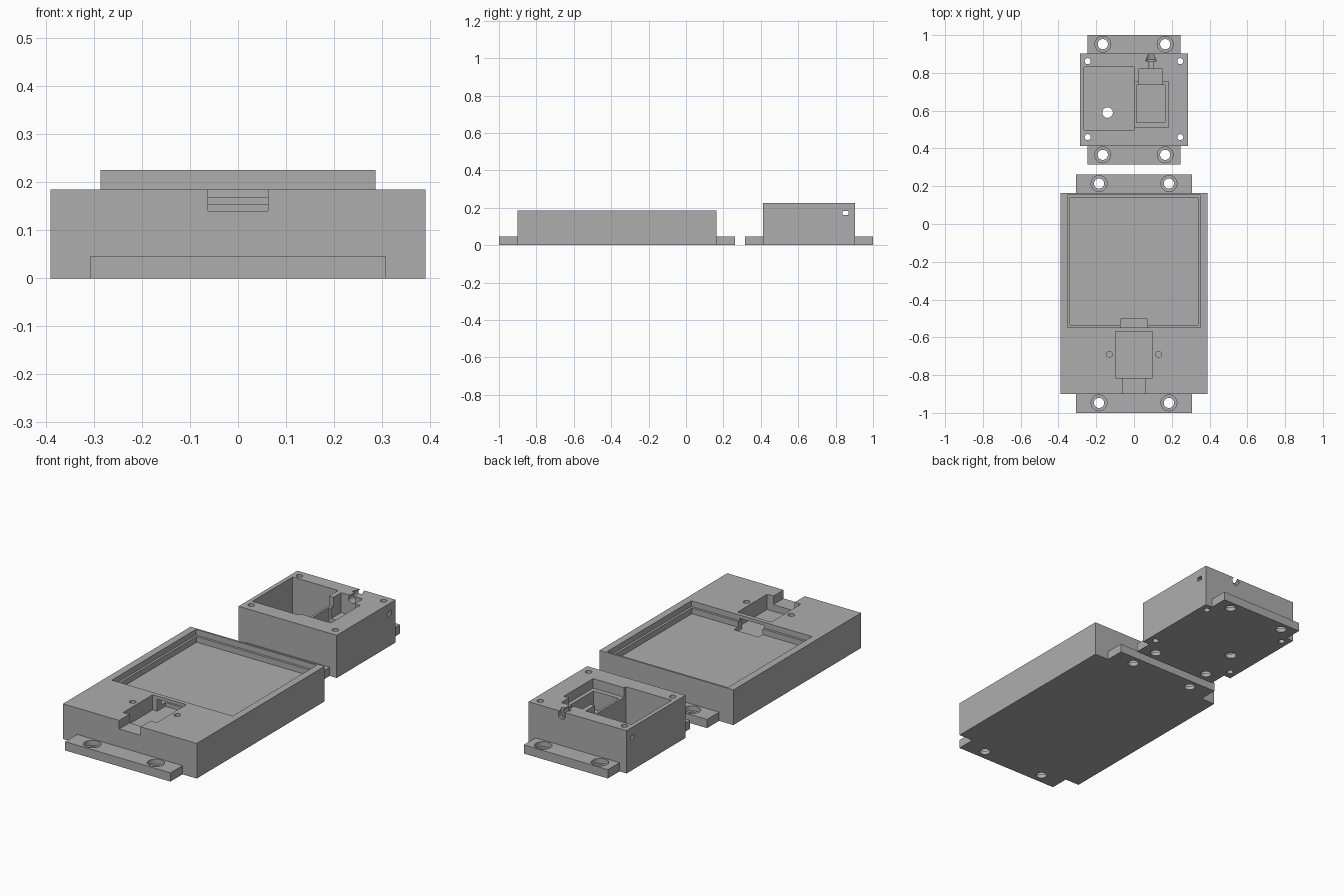
import bpy, bmesh, math
from mathutils import Matrix, Vector

old = bpy.data.objects.get("Cube")
if old:
    bpy.data.objects.remove(old, do_unlink=True)

grey = bpy.data.materials.new("plain grey")
grey.use_nodes = True
colour = (0.42, 0.42, 0.42, 1)
grey.diffuse_color = colour
grey.node_tree.nodes["Principled BSDF"].inputs["Base Color"].default_value = colour


def make(name, bm):
    mesh = bpy.data.meshes.new(name)
    bm.to_mesh(mesh)
    bm.free()
    mesh.materials.append(grey)
    ob = bpy.data.objects.new(name, mesh)
    bpy.context.scene.collection.objects.link(ob)
    return ob


def box(name, x0, x1, y0, y1, z0, z1):
    bm = bmesh.new()
    size = Vector((x1 - x0, y1 - y0, z1 - z0))
    mid = Vector((x0 + x1, y0 + y1, z0 + z1)) / 2
    bmesh.ops.create_cube(bm, size=1, matrix=Matrix.Translation(mid) @ Matrix.Diagonal(size).to_4x4())
    return make(name, bm)


def rod(name, start, end, r0, r1):
    a, b = Vector(start), Vector(end)
    bm = bmesh.new()
    turn = (b - a).to_track_quat('Z', 'Y').to_matrix().to_4x4()
    bmesh.ops.create_cone(bm, cap_ends=True, segments=32, radius1=r0, radius2=r1,
                          depth=(b - a).length, matrix=Matrix.Translation((a + b) / 2) @ turn)
    return make(name, bm)


def combine(body, tool, operation):
    mod = body.modifiers.new(tool.name, 'BOOLEAN')
    mod.operation = operation
    mod.solver = 'EXACT'
    mod.object = tool
    bpy.context.view_layer.objects.active = body
    bpy.ops.object.modifier_apply(modifier=mod.name)
    bpy.data.objects.remove(tool, do_unlink=True)


def cut_box(body, *bounds):
    combine(body, box("pocket_cutter", *bounds), 'DIFFERENCE')


def cut_rod(body, start, end, r0, r1=None):
    combine(body, rod("hole_cutter", start, end, r0, r0 if r1 is None else r1), 'DIFFERENCE')


def screw_hole(body, x, y):
    # Through hole with a wider seat for the screw head
    cut_rod(body, (x, y, -0.05), (x, y, 0.1), 0.027)
    cut_rod(body, (x, y, 0.02), (x, y, 0.1), 0.042)


TOP = 0.3        # above every lid face
FLANGE = 0.046

# Large tray: block with a mounting flange through both ends
tray = box("display_tray", -0.39, 0.39, -0.9, 0.163, 0, 0.185)
combine(tray, box("flange", -0.307, 0.307, -1, 0.263, 0, FLANGE), 'UNION')
for x in (-0.185, 0.185):
    for y in (-0.947, 0.214):
        screw_hole(tray, x, y)

# Stepped display recess
cut_box(tray, -0.352, 0.352, -0.547, 0.153, 0.155, TOP)
cut_box(tray, -0.34, 0.34, -0.535, 0.141, 0.125, TOP)

# Connector pocket, cable exit and tunnel into the recess
cut_box(tray, -0.098, 0.098, -0.815, -0.57, 0.105, TOP)
cut_box(tray, -0.062, 0.062, -0.95, -0.8, 0.14, TOP)
cut_box(tray, -0.072, 0.072, -0.6, -0.502, 0.105, 0.168)
for x in (-0.13, 0.13):
    cut_rod(tray, (x, -0.69, 0.1), (x, -0.69, TOP), 0.016)

# Small housing: taller block with its own flanges
housing = box("pump_housing", -0.286, 0.286, 0.413, 0.903, 0, 0.225)
combine(housing, box("flange", -0.245, 0.245, 0.316, 1, 0, FLANGE), 'UNION')
for x in (-0.165, 0.165):
    for y in (0.366, 0.952):
        screw_hole(housing, x, y)
for x in (-0.245, 0.245):
    for y in (0.46, 0.862):
        cut_rod(housing, (x, y, -0.05), (x, y, TOP), 0.016)

# Deep chamber with a drain hole
cut_box(housing, -0.264, 0.002, 0.497, 0.832, 0.025, TOP)
cut_rod(housing, (-0.14, 0.59, -0.05), (-0.14, 0.59, 0.1), 0.028)

# Pump chamber: shelf, inner well and head recess
cut_box(housing, -0.02, 0.183, 0.512, 0.755, 0.175, TOP)
cut_box(housing, 0.014, 0.163, 0.537, 0.737, 0.08, TOP)
cut_box(housing, 0.027, 0.152, 0.72, 0.82, 0.12, TOP)

# Barbed nozzle groove leaving through the back wall
axis = 0.207
cut_rod(housing, (0.09, 0.8, axis), (0.09, 0.88, axis), 0.021)
cut_rod(housing, (0.09, 0.862, axis), (0.09, 0.91, axis), 0.034, 0.019)

# Tie slot through both side walls
cut_box(housing, -0.4, 0.4, 0.836, 0.868, 0.162, 0.182)

for ob in (tray, housing):
    bpy.ops.object.select_all(action='DESELECT')
    ob.select_set(True)
    bpy.context.view_layer.objects.active = ob
    bpy.ops.object.shade_smooth_by_angle(angle=math.radians(30))
